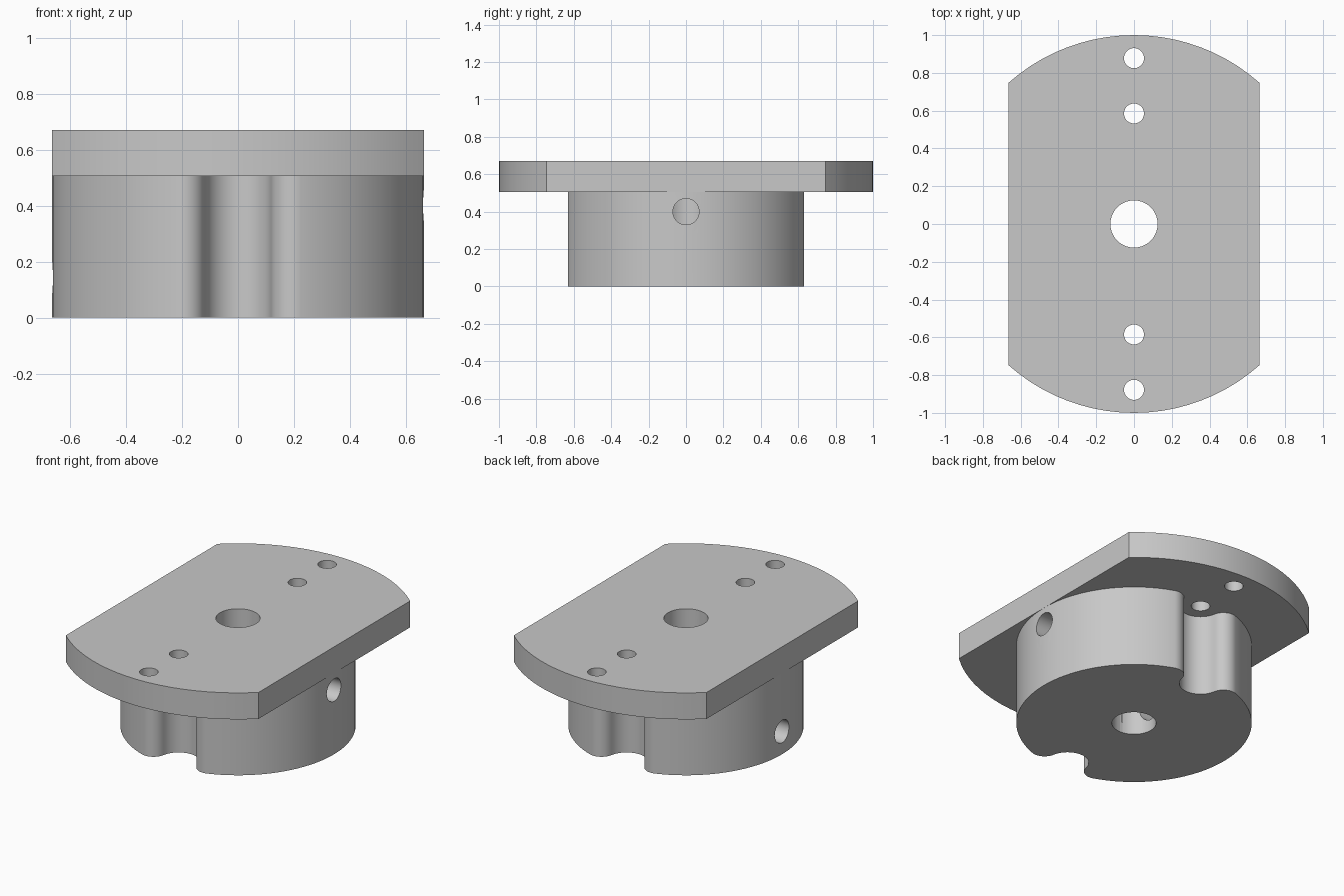
import bpy
import bmesh
from math import pi, atan2, acos, cos, sin, sqrt, radians
from mathutils import Matrix, Vector

cube = bpy.data.objects.get("Cube")
if cube:
    bpy.data.objects.remove(cube, do_unlink=True)

HALF_WIDTH = 0.665      # flat sides of the flange and radius of the hub
HUB_TOP, TOP = 0.505, 0.67
BORE, SCREW, SET_SCREW = 0.125, 0.053, 0.07
SCREW_IN, SCREW_OUT = 0.585, 0.878
NOTCH, FILLET = 0.12, 0.08

metal = bpy.data.materials.new("plain grey")
metal.use_nodes = True
grey = (0.58, 0.58, 0.58, 1)
metal.diffuse_color = grey
metal.node_tree.nodes["Principled BSDF"].inputs["Base Color"].default_value = grey


def arc(centre, radius, start, end, steps):
    angles = [start + (end - start) * i / steps for i in range(steps + 1)]
    return [Vector((centre[0] + radius * cos(a), centre[1] + radius * sin(a))) for a in angles]


def extrude(name, outline, bottom, top):
    """Solid prism from a closed outline."""
    bm = bmesh.new()
    face = bm.faces.new([bm.verts.new((p.x, p.y, bottom)) for p in outline])
    result = bmesh.ops.extrude_face_region(bm, geom=[face])
    raised = [g for g in result["geom"] if isinstance(g, bmesh.types.BMVert)]
    bmesh.ops.translate(bm, verts=raised, vec=(0, 0, top - bottom))
    bmesh.ops.remove_doubles(bm, verts=bm.verts, dist=0.0001)
    bmesh.ops.recalc_face_normals(bm, faces=bm.faces)
    mesh = bpy.data.meshes.new(name)
    bm.to_mesh(mesh)
    bm.free()
    mesh.materials.append(metal)
    obj = bpy.data.objects.new(name, mesh)
    bpy.context.collection.objects.link(obj)
    return obj


def drill(target, centre, radius, length, axis="Z"):
    """Cut a round hole and discard the cutter."""
    turn = Matrix.Rotation(pi / 2, 4, "Y") if axis == "X" else Matrix()
    bm = bmesh.new()
    bmesh.ops.create_cone(bm, cap_ends=True, segments=40, radius1=radius, radius2=radius,
                          depth=length, matrix=Matrix.Translation(centre) @ turn)
    mesh = bpy.data.meshes.new("drill")
    bm.to_mesh(mesh)
    bm.free()
    mesh.materials.append(metal)
    cutter = bpy.data.objects.new("drill", mesh)
    cutter.hide_render = True
    bpy.context.collection.objects.link(cutter)
    cut = target.modifiers.new("hole", "BOOLEAN")
    cut.operation, cut.solver, cut.object = "DIFFERENCE", "EXACT", cutter
    select(target)
    bpy.ops.object.modifier_apply(modifier=cut.name)
    bpy.data.objects.remove(cutter, do_unlink=True)


def select(obj):
    bpy.ops.object.select_all(action="DESELECT")
    obj.select_set(True)
    bpy.context.view_layer.objects.active = obj


# Flange: a disc with two flat sides
corner = acos(HALF_WIDTH)
end_arc = arc((0, 0), 1, corner, pi - corner, 20)
flange = extrude("flange", end_arc + [-p for p in end_arc], HUB_TOP, TOP)
for y in (-SCREW_OUT, -SCREW_IN, SCREW_IN, SCREW_OUT):
    drill(flange, (0, y, TOP), SCREW, 1)
drill(flange, (0, 0, TOP), BORE, 1)

# Hub: a disc with a filleted notch beneath each inner screw hole
reach, gap = HALF_WIDTH - FILLET, NOTCH + FILLET
fy = (reach ** 2 + SCREW_IN ** 2 - gap ** 2) / (2 * SCREW_IN)
fx = sqrt(reach ** 2 - fy ** 2)
lean = atan2(fy, fx)
quarter = arc((0, 0), HALF_WIDTH, 0, lean, 20)
quarter += arc((fx, fy), FILLET, lean, atan2(SCREW_IN - fy, -fx), 12)[1:]
quarter += arc((0, SCREW_IN), NOTCH, atan2(fy - SCREW_IN, fx), -pi / 2, 10)[1:]
half = quarter + [Vector((-p.x, p.y)) for p in reversed(quarter[:-1])]
hub = extrude("hub", half[:-1] + [-p for p in half[:-1]], 0, HUB_TOP)
drill(hub, (0, 0, HUB_TOP / 2), BORE, 1)

# Set screw holes, high on the left and low on the right, open to the bore
drill(hub, (0.45, 0, 0.4), SET_SCREW, 0.8, "X")
drill(hub, (-0.45, 0, 0.142), SET_SCREW, 0.8, "X")

for part in (flange, hub):
    select(part)
    bpy.ops.object.shade_smooth_by_angle(angle=radians(30))
